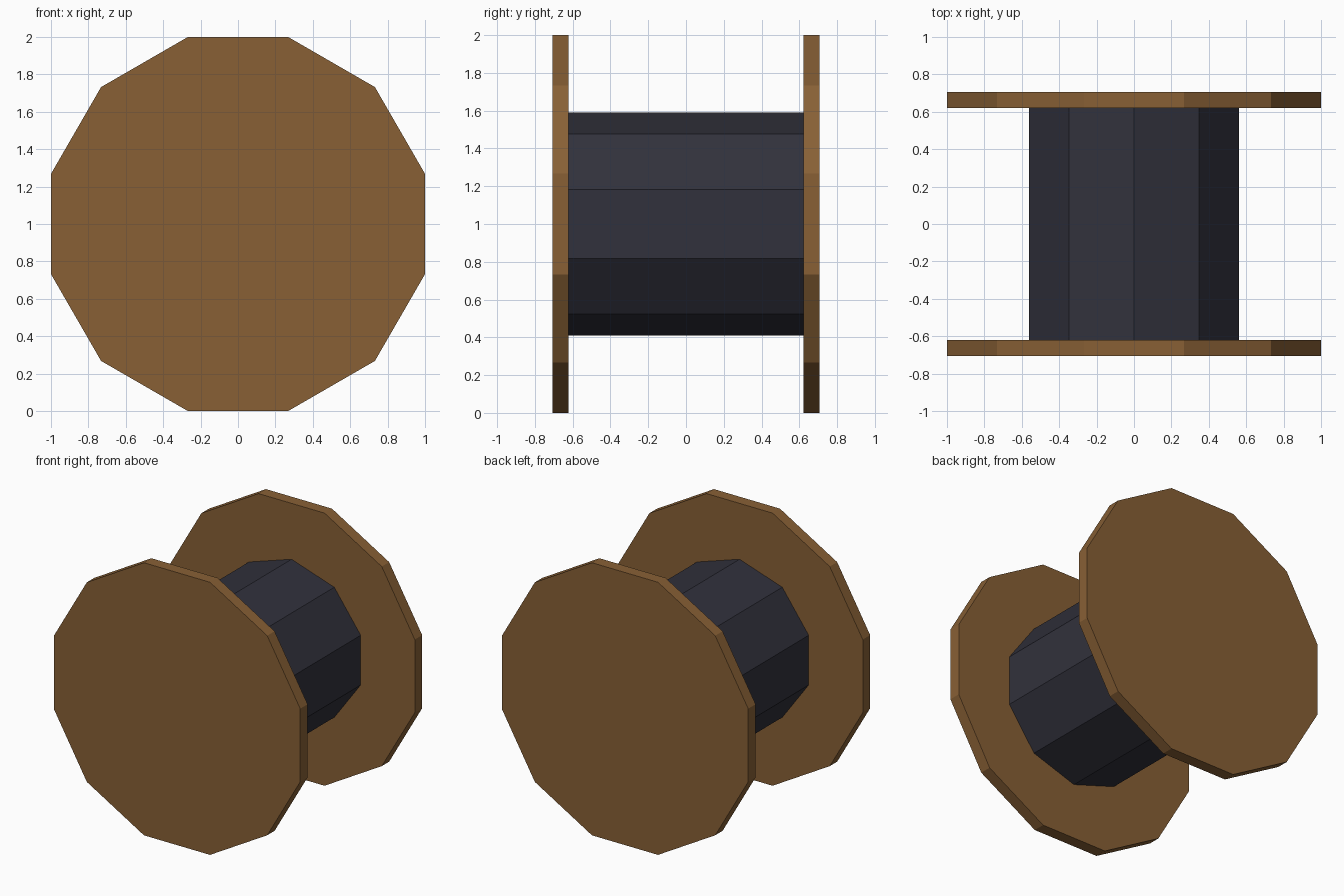
import bpy
from math import pi, cos

cube = bpy.data.objects.get("Cube")
if cube:
    bpy.data.objects.remove(cube, do_unlink=True)


def make_material(name, color):
    mat = bpy.data.materials.new(name)
    mat.use_nodes = True
    mat.diffuse_color = color
    mat.node_tree.nodes["Principled BSDF"].inputs["Base Color"].default_value = color
    return mat


def prism(name, sides, radius, depth, y, roll, mat):
    """Flat-faced prism lying along the y axis, centred at height 1."""
    bpy.ops.mesh.primitive_cylinder_add(
        vertices=sides, radius=radius, depth=depth,
        location=(0, y, 1), rotation=(pi / 2, roll, 0))
    obj = bpy.context.object
    obj.name = name
    obj.data.materials.append(mat)
    return obj


wood = make_material("brown_wood", (0.246, 0.117, 0.036, 1))
dark = make_material("dark_slate", (0.031, 0.031, 0.045, 1))

# Twelve-sided end discs, resting on a flat edge
FLANGE_SIDES = 12
flange_radius = 1 / cos(pi / FLANGE_SIDES)
for name, side in (("front_flange", -1), ("back_flange", 1)):
    prism(name, FLANGE_SIDES, flange_radius, 0.086, side * 0.664,
          pi / FLANGE_SIDES, wood)

# Ten-sided core between the discs, corner upwards
prism("core_drum", 10, 0.59, 1.242, 0, 0, dark)
